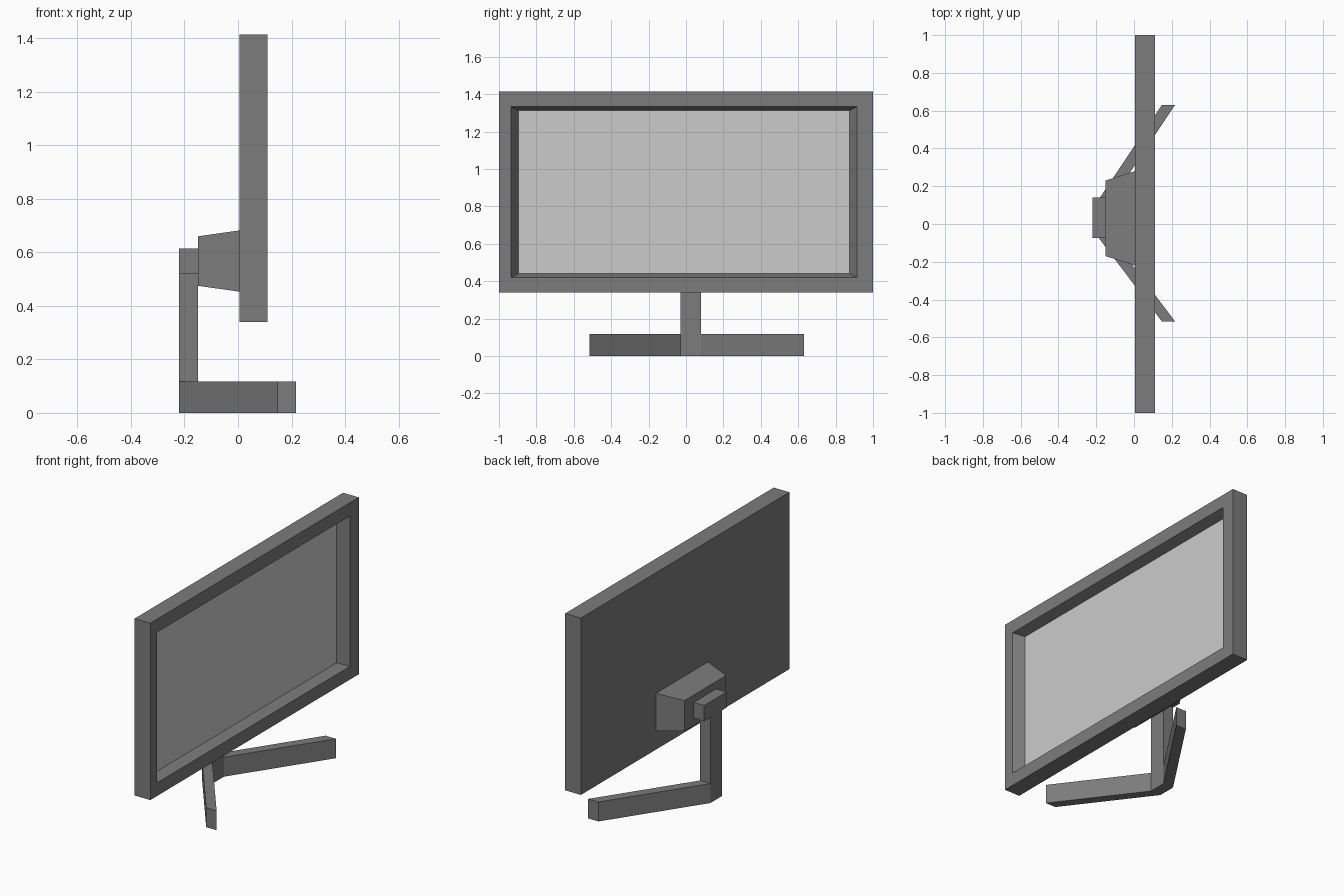
import bpy

if "Cube" in bpy.data.objects:
    bpy.data.objects.remove(bpy.data.objects["Cube"])

dark = bpy.data.materials.new("dark_grey")
dark.diffuse_color = (0.2, 0.2, 0.2, 1)
dark.use_nodes = True
dark.node_tree.nodes["Principled BSDF"].inputs["Base Color"].default_value = dark.diffuse_color


def make(name, verts, faces, mat=dark):
    me = bpy.data.meshes.new(name)
    me.from_pydata(verts, [], faces)
    if mat:
        me.materials.append(mat)
    ob = bpy.data.objects.new(name, me)
    bpy.context.collection.objects.link(ob)
    return ob


def loft(name, rings, cap_end=True):
    """Skin rectangles (x, y0, y1, z0, z1) one after another along x."""
    verts, faces = [], [(3, 2, 1, 0)]
    for x, y0, y1, z0, z1 in rings:
        verts += [(x, y0, z0), (x, y1, z0), (x, y1, z1), (x, y0, z1)]
    for r in range(0, 4 * (len(rings) - 1), 4):
        for i in range(4):
            j = (i + 1) % 4
            faces.append((r + i, r + j, r + 4 + j, r + 4 + i))
    if cap_end:
        n = len(verts)
        faces.append((n - 4, n - 3, n - 2, n - 1))
    return make(name, verts, faces)


def box(name, x0, x1, *yz):
    return loft(name, [(x0, *yz), (x1, *yz)])


def leg(name, y0, y1):
    """Slanted foot: slides the neck's side face out to y1 and forward."""
    pts = [(-0.22, y0), (-0.15, y0), (0.217, y1), (0.147, y1)]
    if y1 < y0:
        pts.reverse()
    verts = [(x, y, z) for z in (0, 0.118) for x, y in pts]
    faces = [(3, 2, 1, 0), (4, 5, 6, 7)]
    faces += [(i, (i + 1) % 4, (i + 1) % 4 + 4, i + 4) for i in range(4)]
    return make(name, verts, faces)


# Display housing with bevelled recess
opening = (-0.935, 0.915, 0.42, 1.333)
glass = (-0.895, 0.875, 0.441, 1.313)
outer = (-1, 1, 0.34, 1.414)
loft("housing", [(0.006, *outer), (0.111, *outer),
                 (0.111, *opening), (0.05, *glass)], cap_end=False)

# Screen at the bottom of the recess
y0, y1, z0, z1 = glass
make("screen", [(0.05, y0, z0), (0.05, y1, z0), (0.05, y1, z1), (0.05, y0, z1)],
     [(0, 1, 2, 3)], mat=None)

# Tapered mount on the back
loft("rear_mount", [(-0.15, -0.17, 0.23, 0.475, 0.66),
                    (0.006, -0.22, 0.28, 0.453, 0.682)])

# Stand
box("neck_head", -0.22, -0.15, -0.075, 0.14, 0.52, 0.615)
box("neck", -0.22, -0.15, -0.03, 0.08, 0, 0.52)
leg("foot_left", 0.08, 0.63)
leg("foot_right", -0.03, -0.515)
